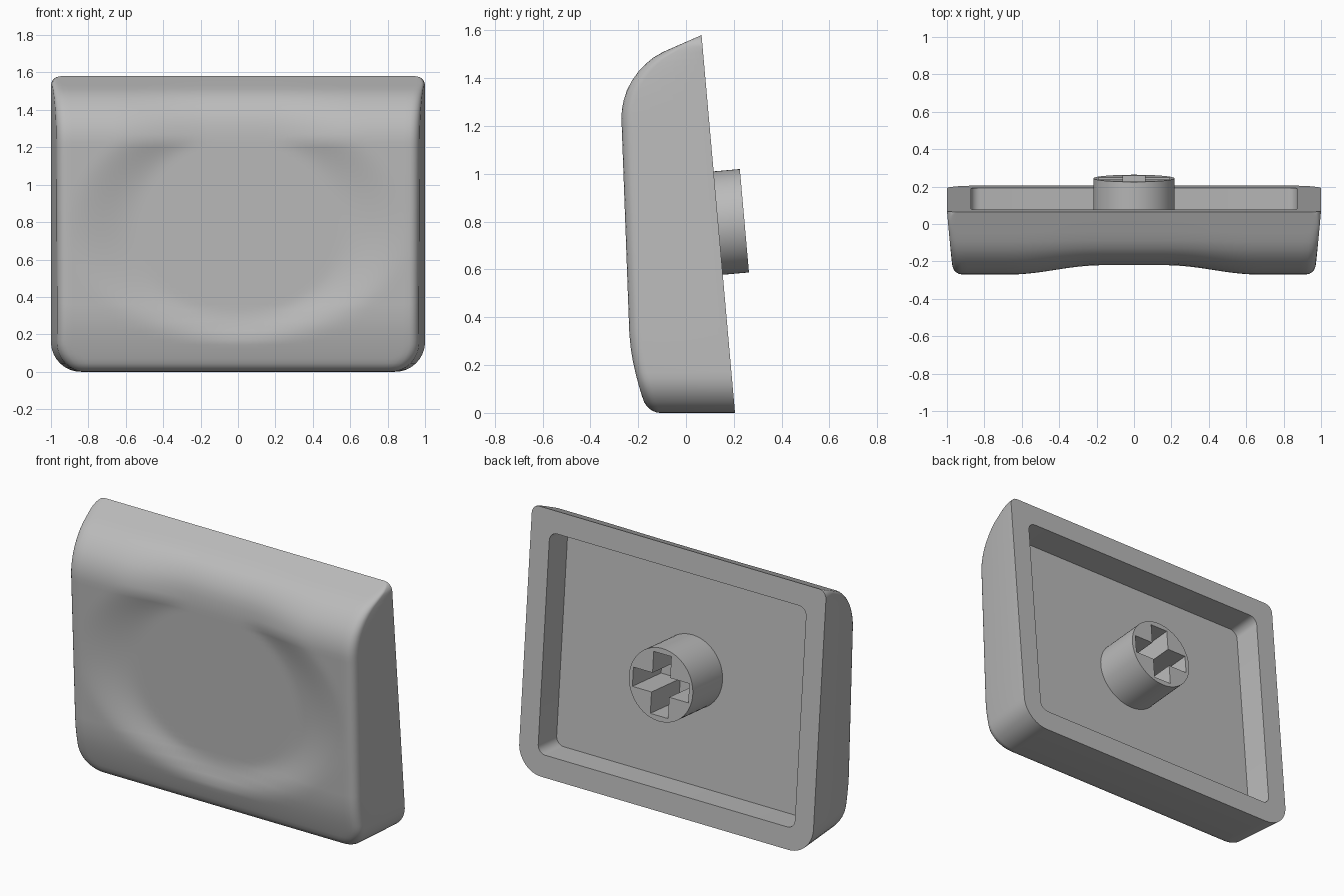
import bpy, bmesh, math
from mathutils import Matrix

if "Cube" in bpy.data.objects:
    bpy.data.objects.remove(bpy.data.objects["Cube"])

H = 1.58                                   # cap height
BACK_Y, SLOPE = 0.205, 0.0886              # leaning back plane
TILT = Matrix.Translation((0, BACK_Y, 0)) @ Matrix.Rotation(math.atan(SLOPE), 4, 'X')

grey = bpy.data.materials.new("grey_plastic")
grey.diffuse_color = (0.5, 0.5, 0.5, 1)
grey.use_nodes = True
grey.node_tree.nodes["Principled BSDF"].inputs["Base Color"].default_value = grey.diffuse_color

# Side profile of the front: (z, y)
PROFILE = [(0, -.158), (.03, -.17), (.07, -.184), (.12, -.199), (.17, -.212), (.22, -.223),
           (.27, -.231), (.33, -.237), (1.23, -.27), (1.27, -.268), (1.31, -.26),
           (1.35, -.247), (1.39, -.226), (1.43, -.197), (1.46, -.168), (1.485, -.138),
           (1.51, -.095), (H, .065)]


def profile_y(z):
    for (z0, y0), (z1, y1) in zip(PROFILE, PROFILE[1:]):
        if z <= z1:
            return y0 + (y1 - y0) * (z - z0) / (z1 - z0)
    return PROFILE[-1][1]


def smooth(t):
    t = max(0, min(1, t))
    return t * t * (3 - 2 * t)


def dish(x, z):
    """Depth of the finger dish, fading out above the ridge."""
    fade = 1
    if z > 1.23:
        fade = smooth((H - z) / (H - 1.23))
        z = 1.23
    dz = z - 0.75
    outer = math.hypot(x / 0.96, dz / (0.68 if dz > 0 else 0.6))
    inner = math.hypot(x / 0.55, dz / (0.5 if dz > 0 else 0.44))
    if inner <= 1:
        return 0.05 * fade
    if outer >= 1:
        return 0
    return 0.05 * fade * smooth((1 - outer) / (1 - outer + (inner - 1) * outer / inner))


def corner(z):
    """Corner radius and distance past the start of the corner."""
    return (0.16, 0.16 - z) if z < H / 2 else (0.05, z - H + 0.05)


def half_width(z):
    r, q = corner(z)
    return 1 - r + math.sqrt(max(0, r * r - max(q, 0) ** 2))


def edge_distance(x, z):
    r, qz = corner(z)
    qx = abs(x) - 1 + r
    return r - math.hypot(max(qx, 0), max(qz, 0)) - min(max(qx, qz), 0)


def front_y(x, z):
    y = profile_y(z) + dish(x, z)
    r = max(0, min(0.05, 0.3 * (BACK_Y - SLOPE * z - y)))
    d = max(0, edge_distance(x, z))
    if d < r:                              # rounded front edge
        y += r - math.sqrt(r * r - (r - d) ** 2)
    return min(y, BACK_Y - SLOPE * z)


def make_object(name, bm):
    bmesh.ops.recalc_face_normals(bm, faces=bm.faces)
    me = bpy.data.meshes.new(name)
    bm.to_mesh(me)
    bm.free()
    ob = bpy.data.objects.new(name, me)
    bpy.context.collection.objects.link(ob)
    me.materials.append(grey)
    return ob


def tilted_box(name, size, centre, bevel=0):
    bm = bmesh.new()
    bmesh.ops.create_cube(bm, size=1)
    bmesh.ops.scale(bm, vec=size, verts=bm.verts)
    if bevel:
        edges = [e for e in bm.edges if abs(e.verts[0].co.y - e.verts[1].co.y) > 1e-4]
        bmesh.ops.bevel(bm, geom=edges, offset=bevel, segments=6, profile=0.5, affect='EDGES')
    bmesh.ops.translate(bm, vec=centre, verts=bm.verts)
    bm.transform(TILT)
    return make_object(name, bm)


def cut(ob, cutter):
    cutter.hide_render = True
    mod = ob.modifiers.new("cut", 'BOOLEAN')
    mod.operation, mod.solver, mod.object = 'DIFFERENCE', 'EXACT', cutter
    bpy.context.view_layer.objects.active = ob
    bpy.ops.object.modifier_apply(modifier=mod.name)
    bpy.data.objects.remove(cutter)


def finish(ob):
    bpy.ops.object.select_all(action='DESELECT')
    ob.select_set(True)
    bpy.context.view_layer.objects.active = ob
    bpy.ops.object.shade_smooth_by_angle(angle=math.radians(32))


# Cap shell: front grid, side walls, flat back
EDGE = [0, .003, .009, .018, .032, .05]
N = 28
rows = sorted(set([round(z, 4) for z, _ in PROFILE] + [.002, .006, .012, .02, .045, .095, .145]
                  + [round(.33 + .9 * i / 30, 4) for i in range(31)]
                  + [1.532, 1.545, 1.56, 1.57, 1.576]))
bm = bmesh.new()
grid = []
for z in rows:
    w = half_width(z)
    right = [(w - .05) * k / N for k in range(1, N)] + [w - e for e in reversed(EDGE)]
    line = []
    for x in [-v for v in reversed(right)] + [0] + right:
        y = front_y(x, z)
        taper = 1 - 0.09 * (BACK_Y - SLOPE * z - y)
        line.append(bm.verts.new((x * taper, y, z)))
    grid.append((line, w))
for (a, _), (b, _) in zip(grid, grid[1:]):
    for i in range(len(a) - 1):
        bm.faces.new((a[i], a[i + 1], b[i + 1], b[i]))
# walk round the border and drop each point on to the back plane
lines = [g[0] for g in grid]
loop = (lines[0] + [l[-1] for l in lines[1:-1]] + lines[-1][::-1]
        + [l[0] for l in lines[-2:0:-1]])
back = []
for v in loop:
    yb = BACK_Y - SLOPE * v.co.z
    x = v.co.x / (1 - 0.09 * (yb - v.co.y))
    back.append(bm.verts.new((x, yb, v.co.z)))
n = len(loop)
for i in range(n):
    j = (i + 1) % n
    bm.faces.new((loop[i], back[i], back[j], loop[j]))
bm.faces.new(back)
bmesh.ops.remove_doubles(bm, verts=bm.verts, dist=2e-4)
cap = make_object("cap_shell", bm)

# Hollow in the back
cut(cap, tilted_box("hollow_cutter", (1.745, 0.36, 1.32), (0, 0, 0.793), bevel=0.05))
finish(cap)

# Round stem with a cross-shaped socket
STEM_V = 0.797
bm = bmesh.new()
bmesh.ops.create_cone(bm, cap_ends=True, segments=64, radius1=0.217, radius2=0.217, depth=0.295)
bm.transform(TILT @ Matrix.Translation((0, 0.11 - 0.1475, STEM_V)) @ Matrix.Rotation(math.pi / 2, 4, 'X'))
stem = make_object("stem", bm)
for size in ((0.38, 0.4, 0.115), (0.12, 0.4, 0.37)):
    cut(stem, tilted_box("socket_cutter", size, (0, 0.03, STEM_V)))
finish(stem)
